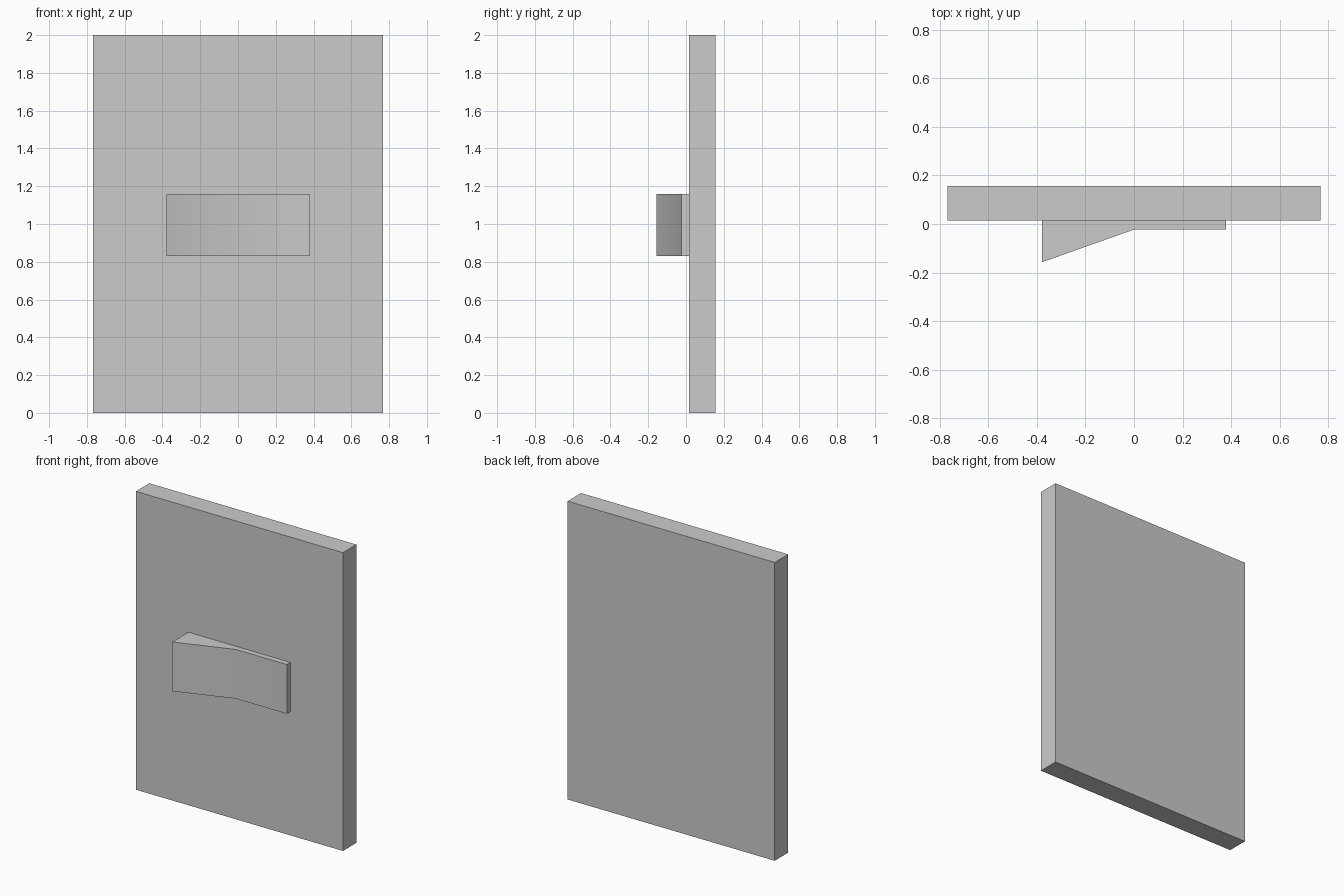
import bpy, bmesh, math

if "Cube" in bpy.data.objects:
    bpy.data.objects.remove(bpy.data.objects["Cube"])


def prism(name, outline, z0, z1):
    """Extrude an XY outline upward from z0 to z1."""
    bm = bmesh.new()
    face = bm.faces.new([bm.verts.new((x, y, z0)) for x, y in outline])
    top = bmesh.ops.extrude_face_region(bm, geom=[face])["geom"]
    verts = [g for g in top if isinstance(g, bmesh.types.BMVert)]
    bmesh.ops.translate(bm, verts=verts, vec=(0, 0, z1 - z0))
    bmesh.ops.recalc_face_normals(bm, faces=bm.faces)
    mesh = bpy.data.meshes.new(name)
    bm.to_mesh(mesh)
    bm.free()
    obj = bpy.data.objects.new(name, mesh)
    bpy.context.collection.objects.link(obj)
    return obj


HALF_W, FRONT, BACK = 0.768, 0.015, 0.157

# Wall plate
prism("wall_plate", [(-HALF_W, FRONT), (HALF_W, FRONT),
                     (HALF_W, BACK), (-HALF_W, BACK)], 0, 2)

# Rocker: left half tilts outward, right half lies nearly flush
rocker = prism("rocker_switch", [(-0.378, FRONT), (-0.378, -0.157), (0, -0.023),
                                 (0.378, -0.023), (0.378, FRONT)], 0.83, 1.16)

# Soft shading across the shallow bend, sharp outer edges
bpy.context.view_layer.objects.active = rocker
rocker.select_set(True)
bpy.ops.object.shade_smooth_by_angle(angle=math.radians(30))
